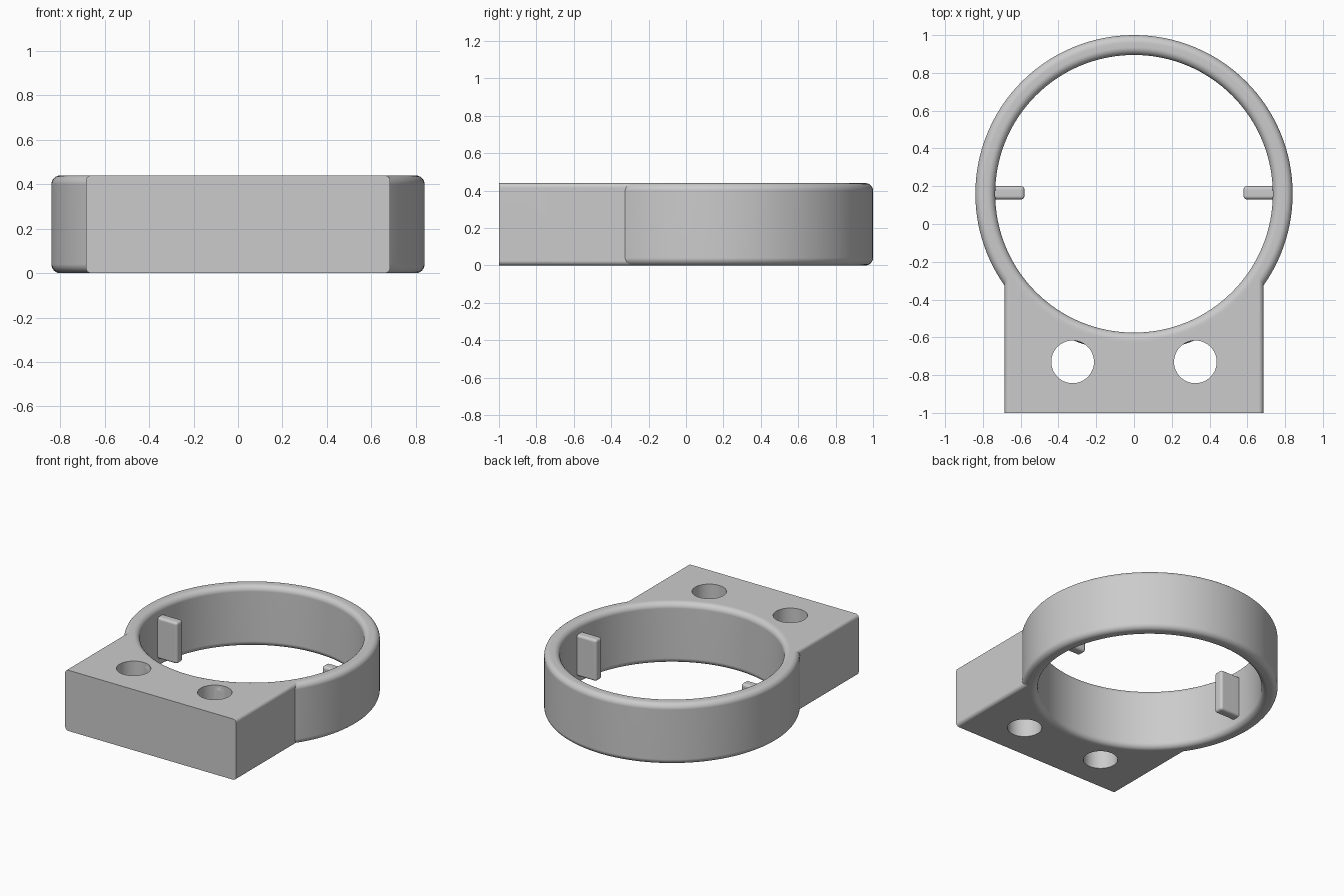
import bpy, bmesh, math
from mathutils import Matrix

if "Cube" in bpy.data.objects:
    bpy.data.objects.remove(bpy.data.objects["Cube"], do_unlink=True)

HEIGHT = 0.44
RING_Y, INNER_R, OUTER_R, FILLET = 0.16, 0.735, 0.84, 0.04

grey = bpy.data.materials.new("light grey")
grey.use_nodes = True
grey.diffuse_color = (0.6, 0.6, 0.6, 1)
grey.node_tree.nodes["Principled BSDF"].inputs["Base Color"].default_value = (0.6, 0.6, 0.6, 1)


def make_object(name, bm):
    bmesh.ops.recalc_face_normals(bm, faces=bm.faces)
    mesh = bpy.data.meshes.new(name)
    bm.to_mesh(mesh)
    bm.free()
    mesh.materials.append(grey)
    obj = bpy.data.objects.new(name, mesh)
    bpy.context.collection.objects.link(obj)
    return obj


def box(name, low, high, radius, picks):
    """Box between two corners, rounded on the edges running along the picked axes."""
    bm = bmesh.new()
    bmesh.ops.create_cube(bm, size=1)
    for v in bm.verts:
        v.co = [low[i] if v.co[i] < 0 else high[i] for i in range(3)]
    edges = [e for e in bm.edges
             if any(abs(e.verts[0].co[i] - e.verts[1].co[i]) > 1e-4 for i in picks)]
    bmesh.ops.bevel(bm, geom=edges, offset=radius, segments=5, profile=0.5, affect='EDGES')
    return make_object(name, bm)


def cylinder(name, x, y, radius, sides):
    bm = bmesh.new()
    bmesh.ops.create_cone(bm, cap_ends=True, segments=sides, radius1=radius, radius2=radius,
                          depth=1, matrix=Matrix.Translation((x, y, HEIGHT / 2)))
    return make_object(name, bm)


def combine(target, other, operation):
    mod = target.modifiers.new(operation.lower(), 'BOOLEAN')
    mod.operation, mod.solver, mod.object = operation, 'EXACT', other
    bpy.context.view_layer.objects.active = target
    bpy.ops.object.modifier_apply(modifier=mod.name)
    bpy.data.objects.remove(other, do_unlink=True)


# Ring: rounded rectangular section swept around the vertical axis
bm = bmesh.new()
corners = [(OUTER_R - FILLET, HEIGHT - FILLET), (INNER_R + FILLET, HEIGHT - FILLET),
           (INNER_R + FILLET, FILLET), (OUTER_R - FILLET, FILLET)]
section = []
for quarter, (r, z) in enumerate(corners):
    for step in range(7):
        a = (quarter + step / 6) * math.pi / 2
        section.append((r + FILLET * math.cos(a), z + FILLET * math.sin(a)))
sides = 128
loops = []
for k in range(sides):
    a = 2 * math.pi * k / sides
    loops.append([bm.verts.new((r * math.cos(a), RING_Y + r * math.sin(a), z)) for r, z in section])
for k in range(sides):
    here, after = loops[k], loops[(k + 1) % sides]
    for i in range(len(section)):
        j = (i + 1) % len(section)
        bm.faces.new((here[i], after[i], after[j], here[j]))
ring = make_object("ring_mount", bm)

# Mounting block with its long edges rounded
block = box("mounting_block", (-0.685, -1, 0), (0.685, -0.225, HEIGHT), 0.025, [1])
combine(block, cylinder("ring_clearance", 0, RING_Y, 0.788, 128), 'DIFFERENCE')
for side in (-1, 1):
    combine(block, cylinder("screw_hole", side * 0.325, -0.73, 0.113, 48), 'DIFFERENCE')
combine(ring, block, 'UNION')

# Two tabs pointing inward from the ring wall
for side in (-1, 1):
    ends = sorted((side * 0.58, side * 0.78))
    tab = box("inner_tab", (ends[0], 0.13, 0.07), (ends[1], 0.2, 0.37), 0.018, [0, 1, 2])
    combine(ring, tab, 'UNION')

# Smooth curved surfaces while keeping flat faces flat
bpy.ops.object.select_all(action='DESELECT')
ring.select_set(True)
bpy.context.view_layer.objects.active = ring
bpy.ops.object.shade_smooth_by_angle(angle=math.radians(30))
weighted = ring.modifiers.new("flat face normals", 'WEIGHTED_NORMAL')
weighted.keep_sharp = True
